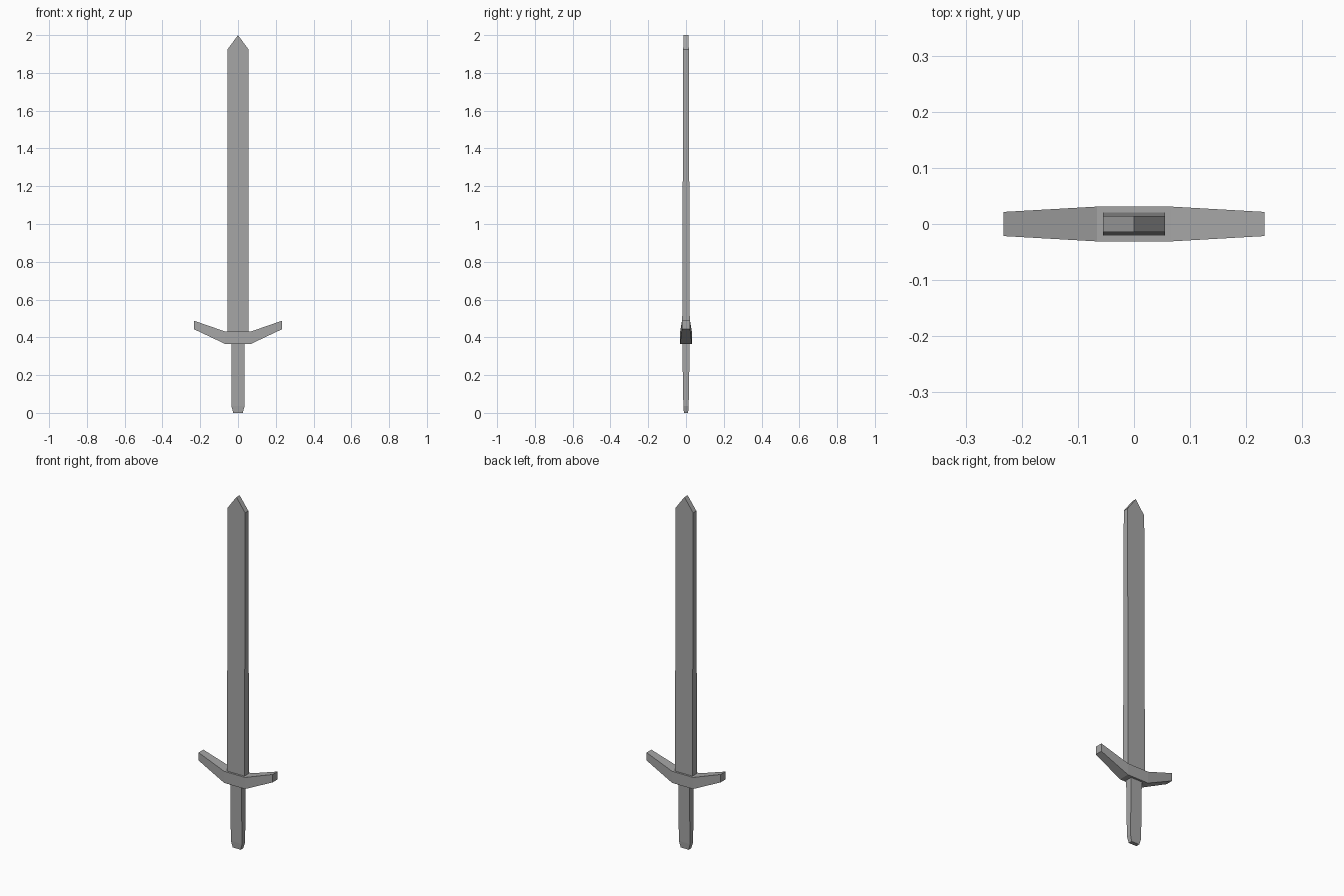
import bpy, bmesh

if "Cube" in bpy.data.objects:
    bpy.data.objects.remove(bpy.data.objects["Cube"])

# Dark grey metal shared by all parts
steel = bpy.data.materials.new("dark_steel")
steel.diffuse_color = (0.38, 0.38, 0.38, 1.0)
steel.use_nodes = True
steel.node_tree.nodes["Principled BSDF"].inputs["Base Color"].default_value = steel.diffuse_color


def loft(name, sections):
    """Skin a chain of four-point cross-sections and cap both ends."""
    bm = bmesh.new()
    rings = [[bm.verts.new(p) for p in s] for s in sections]
    for a, b in zip(rings, rings[1:]):
        for i in range(4):
            j = (i + 1) % 4
            bm.faces.new((a[i], a[j], b[j], b[i]))
    bm.faces.new(rings[0])
    bm.faces.new(rings[-1])
    bmesh.ops.recalc_face_normals(bm, faces=bm.faces)
    mesh = bpy.data.meshes.new(name)
    bm.to_mesh(mesh)
    bm.free()
    mesh.materials.append(steel)
    obj = bpy.data.objects.new(name, mesh)
    bpy.context.collection.objects.link(obj)
    return obj


def flat_ring(hx, hy, z):
    return [(-hx, -hy, z), (hx, -hy, z), (hx, hy, z), (-hx, hy, z)]


def side_ring(x, hy, z0, z1):
    return [(x, -hy, z0), (x, hy, z0), (x, hy, z1), (x, -hy, z1)]


def wedge_tip(obj, half_y, z_base, z_tip):
    """Split the flat blade end down the middle and lift it to a ridge."""
    bm = bmesh.new()
    bm.from_mesh(obj.data)
    ends = [e for e in bm.edges
            if all(abs(v.co.z - z_base) < 1e-4 for v in e.verts)
            and abs(e.verts[0].co.x - e.verts[1].co.x) > 1e-4]
    res = bmesh.ops.subdivide_edges(bm, edges=ends, cuts=1)
    for v in res["geom_inner"]:
        if isinstance(v, bmesh.types.BMVert):
            v.co.z = z_tip
            v.co.y = half_y if v.co.y > 0 else -half_y
    bm.to_mesh(obj.data)
    bm.free()


# Blade: tapering bar with a roof-shaped point
blade = loft("blade", [flat_ring(0.055, 0.0202, 0.42),
                       flat_ring(0.055, 0.0146, 1.925)])
wedge_tip(blade, 0.0143, 1.925, 2.0)

# Crossguard: level centre, both arms swept up and thinned
arm = [(0.066, 0.031, 0.364, 0.43), (0.233, 0.0215, 0.443, 0.488)]
loft("crossguard", [side_ring(-x, *r) for x, *r in reversed(arm)]
     + [side_ring(x, *r) for x, *r in arm])

# Grip: slim bar with a chamfered foot
loft("grip", [flat_ring(0.025, 0.011, 0.0),
              flat_ring(0.035, 0.0140, 0.036),
              flat_ring(0.035, 0.0200, 0.375)])
